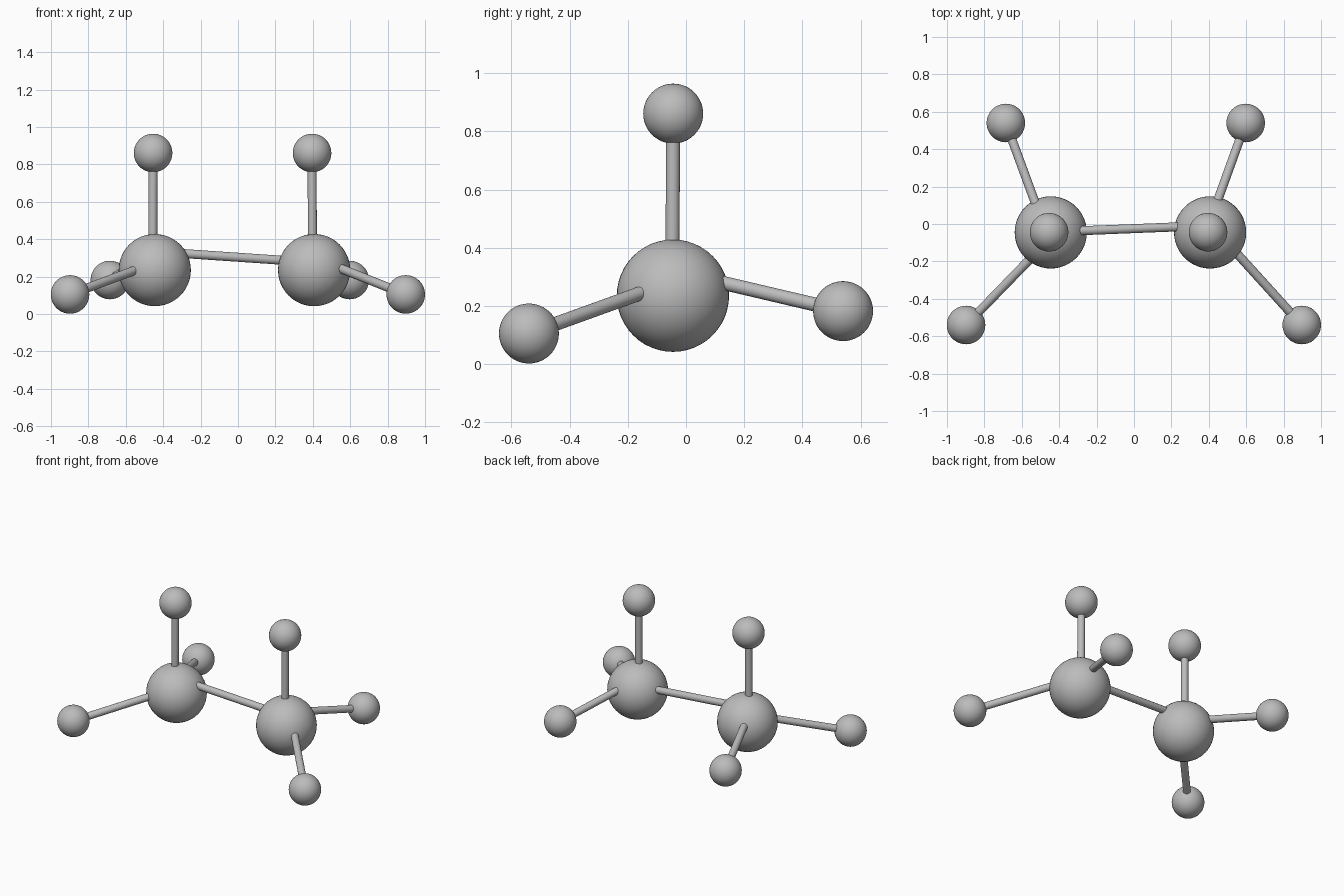
import bpy
from mathutils import Vector

if "Cube" in bpy.data.objects:
    bpy.data.objects.remove(bpy.data.objects["Cube"])

grey = bpy.data.materials.new("plain grey")
grey.diffuse_color = (0.5, 0.5, 0.5, 1)
grey.use_nodes = True
grey.node_tree.nodes["Principled BSDF"].inputs["Base Color"].default_value = grey.diffuse_color


def finish(name):
    ob = bpy.context.object
    ob.name = name
    ob.data.materials.append(grey)
    bpy.ops.object.shade_smooth_by_angle()


def ball(name, pos, r):
    bpy.ops.mesh.primitive_uv_sphere_add(segments=48, ring_count=24, radius=r, location=pos)
    finish(name)


def rod(name, a, b, r=0.024):
    a, b = Vector(a), Vector(b)
    bpy.ops.mesh.primitive_cylinder_add(vertices=24, radius=r, depth=(b - a).length,
                                        location=(a + b) / 2)
    bpy.context.object.rotation_euler = (b - a).to_track_quat('Z', 'Y').to_euler()
    finish(name)


# Two large balls
ball("large_ball_left", (-0.445, -0.045, 0.235), 0.193)
ball("large_ball_right", (0.407, -0.045, 0.235), 0.193)

# Small balls, each with the inner end of its rod
R = 0.103
arms = {
    "top_left": ((-0.454, -0.044, 0.861), (-0.456, -0.047, 0.30)),
    "top_right": ((0.396, -0.044, 0.861), (0.398, -0.047, 0.30)),
    "front_left": ((-0.898, -0.54, 0.105), (-0.50, -0.13, 0.253)),
    "front_right": ((0.897, -0.54, 0.105), (0.525, -0.13, 0.253)),
    "back_left": ((-0.685, 0.54, 0.182), (-0.505, 0.05, 0.297)),
    "back_right": ((0.597, 0.54, 0.182), (0.42, 0.05, 0.297)),
}
for key, (outer, inner) in arms.items():
    ball("small_ball_" + key, outer, R)
    rod("rod_" + key, inner, outer)

# Slightly tilted rod joining the large balls
rod("joining_rod", (-0.36, -0.039, 0.328), (0.32, -0.012, 0.282))
